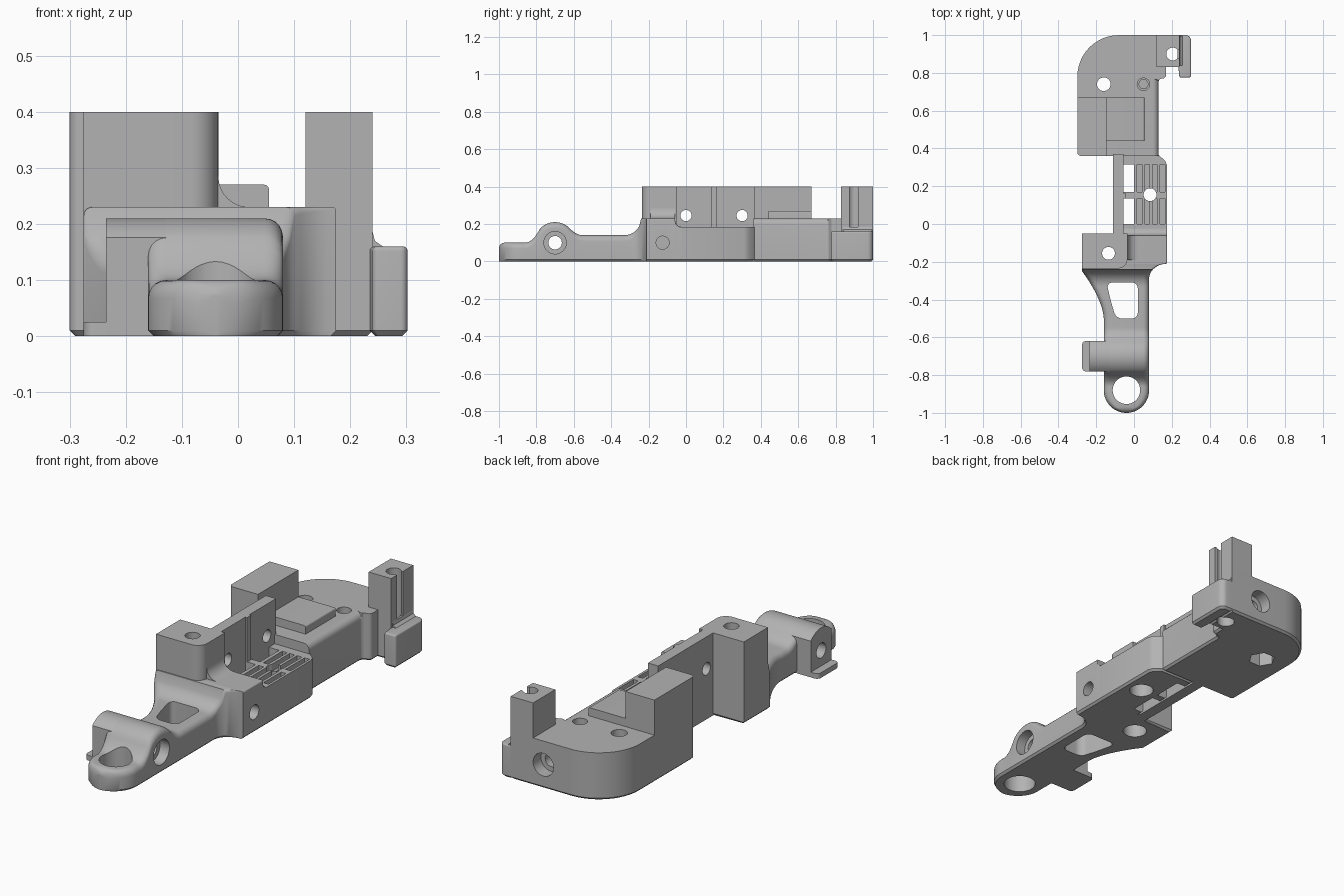
import bpy, bmesh, math
from mathutils import Vector

if "Cube" in bpy.data.objects:
    bpy.data.objects.remove(bpy.data.objects["Cube"])

grey = bpy.data.materials.new("grey_plastic")
grey.diffuse_color = (0.45, 0.45, 0.45, 1)
grey.use_nodes = True
grey.node_tree.nodes["Principled BSDF"].inputs["Base Color"].default_value = grey.diffuse_color


def make(name, bm):
    bmesh.ops.recalc_face_normals(bm, faces=bm.faces)
    me = bpy.data.meshes.new(name)
    bm.to_mesh(me)
    bm.free()
    me.materials.append(grey)
    ob = bpy.data.objects.new(name, me)
    bpy.context.collection.objects.link(ob)
    return ob


def rounded(corners, n=8):
    """Closed outline from (u, v, radius) corners."""
    out = []
    for i, (u, v, r) in enumerate(corners):
        p = Vector((u, v))
        if r == 0:
            out.append((u, v))
            continue
        a = (Vector(corners[i - 1][:2]) - p).normalized()
        b = (Vector(corners[(i + 1) % len(corners)][:2]) - p).normalized()
        for k in range(n + 1):
            t = math.pi / 2 * k / n
            out.append(tuple(p + a * r * (1 - math.sin(t)) + b * r * (1 - math.cos(t))))
    return out


def rect(u0, u1, v0, v1, r=0):
    return rounded([(u0, v0, r), (u1, v0, r), (u1, v1, r), (u0, v1, r)])


def prism(name, pts, axis, a, b, chamfer=0, soft=None, soft_r=0.03):
    """Extrude an outline along an axis; optionally chamfer the start and round chosen end edges."""
    place = {"x": lambda u, v, w: (w, u, v), "y": lambda u, v, w: (u, w, v),
             "z": lambda u, v, w: (u, v, w)}[axis]
    bm = bmesh.new()
    lo = [bm.verts.new(place(u, v, a)) for u, v in pts]
    hi = [bm.verts.new(place(u, v, b)) for u, v in pts]
    n = len(pts)
    bm.faces.new(lo)
    bm.faces.new(hi)
    for i in range(n):
        j = (i + 1) % n
        bm.faces.new((lo[i], lo[j], hi[j], hi[i]))
    bmesh.ops.recalc_face_normals(bm, faces=bm.faces)
    if soft:
        top = set(hi)
        es = [e for e in bm.edges if all(v in top and soft(v.co) for v in e.verts)]
        bmesh.ops.bevel(bm, geom=es, offset=soft_r, segments=5, profile=0.5, affect="EDGES")
    if chamfer:
        es = [e for e in bm.edges if all(abs(v.co.z - a) < 1e-6 for v in e.verts)]
        bmesh.ops.bevel(bm, geom=es, offset=chamfer, segments=1, affect="EDGES")
    return make(name, bm)


def cut(parts, pts, axis, a, b):
    """Subtract a prism from each part and bake the result."""
    tool = prism("cutter", pts, axis, a, b)
    tool.hide_render = True
    for ob in parts:
        m = ob.modifiers.new("cut", "BOOLEAN")
        m.operation, m.solver, m.object = "DIFFERENCE", "EXACT", tool
        bpy.context.view_layer.update()
        dg = bpy.context.evaluated_depsgraph_get()
        me = bpy.data.meshes.new_from_object(ob.evaluated_get(dg))
        ob.modifiers.clear()
        ob.data = me
    bpy.data.objects.remove(tool)


def drill(parts, axis, u, v, r, a, b, n=32):
    cut(parts, [(u + r * math.cos(2 * math.pi * k / n), v + r * math.sin(2 * math.pi * k / n))
                for k in range(n)], axis, a, b)


# --- front arm: cross-sections lofted along y ---
def arm_top(y):
    if y < -0.97:
        return 0.07 + 0.03 * math.sqrt(max(0, 1 - ((-0.97 - y) / 0.03) ** 2))
    if y < -0.86:
        return 0.10
    if y < -0.78:
        return 0.10 + 0.075 * ((y + 0.86) / 0.08) ** 2
    if y <= -0.62:
        return 0.10 + math.sqrt(0.0121 - (y + 0.70) ** 2)
    if y < -0.55:
        return 0.14 + 0.035 * ((-0.55 - y) / 0.07) ** 2
    if y < -0.33:
        return 0.14
    if y < -0.24:
        return 0.14 + 0.09 * (1 - math.sqrt(1 - ((y + 0.33) / 0.09) ** 2))
    if y <= -0.06:
        return 0.23
    return 0.185 + 0.04 * (1 - math.sqrt(max(0, 1 - ((-0.025 - y) / 0.035) ** 2)))


def arm_sides(y):
    if y < -0.88:
        h = math.sqrt(max(0, 0.0144 - (y + 0.88) ** 2))
        return -0.04 - h, -0.04 + h
    t = min(1, max(0, (y + 0.50) / 0.25))
    s = min(1, max(0, (y + 0.29) / 0.08))
    left = -0.16 - 0.115 * t ** 1.6 if y <= -0.06 else -0.10
    return left, 0.08 + 0.095 * (1 - math.sqrt(1 - s * s))


ys = [-0.88 - 0.12 * math.cos(math.pi / 2 * k / 16) for k in range(1, 16)]
ys = [-0.9998] + ys + [-0.88 + 0.01 * k for k in range(83)]
ys += [-0.215, -0.2115, -0.055, -0.045, -0.035, -0.025]
bm = bmesh.new()
rings = []
for y in sorted(ys):
    y = round(y, 5)
    xl, xr = arm_sides(y)
    z = arm_top(y)
    w = xr - xl
    fade = min(1, max(0, (-0.21 - y) / 0.08))
    r = min(0.006 + 0.026 * fade, w * 0.45)
    c = min(0.01, w * 0.3)
    sec = [(xl, c), (xl + c, 0), (xr - c, 0), (xr, c)]
    q = [math.pi / 2 * k / 5 for k in range(6)]
    sec += [(xr - r + r * math.cos(t), z - r + r * math.sin(t)) for t in q]
    sec += [(xl + r - r * math.sin(t), z - r + r * math.cos(t)) for t in q]
    rings.append([bm.verts.new((x, y, zz)) for x, zz in sec])
for A, B in zip(rings, rings[1:]):
    for i in range(len(A)):
        j = (i + 1) % len(A)
        bm.faces.new((A[i], A[j], B[j], B[i]))
bm.faces.new(rings[0])
bm.faces.new(rings[-1])
arm = make("front_arm", bm)

# --- side lug and its thin tab ---
lug_y = [-0.78 + 0.01 * k for k in range(17)]
lug = prism("arm_lug", [(-0.78, 0), *[(y, arm_top(round(y, 5))) for y in lug_y], (-0.62, 0)],
            "x", -0.235, 0.03)
prism("lug_tab", rounded([(-0.275, -0.78, 0.02), (-0.20, -0.78, 0), (-0.20, -0.62, 0),
                          (-0.275, -0.62, 0.02)]), "z", 0, 0.025)

# --- front pillar, cove beside it, long wall ---
pillar = prism("front_pillar", rounded([(-0.275, -0.235, 0), (-0.035, -0.235, 0.05),
               (-0.035, -0.05, 0), (-0.275, -0.05, 0)]), "z", 0, 0.40, chamfer=0.01)
arc = [math.pi / 2 * k / 8 for k in range(9)]
prism("pillar_cove", [(-0.045, 0.22), (-0.045, 0.285)] +
      [(0.02 - 0.055 * math.cos(t), 0.285 - 0.055 * math.sin(t)) for t in arc] + [(0.02, 0.22)],
      "y", -0.19, -0.06)
wall = prism("long_wall", rect(-0.06, 0.37, 0, 0.40), "x", -0.11, -0.055)
prism("wall_rib", rect(0.135, 0.165, 0.15, 0.40), "x", -0.06, -0.045)

# --- slotted floor ---
floor = prism("slotted_floor", [(-0.055, -0.04), (0.175, -0.04), (0.175, 0.31), (0.165, 0.335),
              (0.13, 0.365), (-0.055, 0.365)], "z", 0, 0.185, chamfer=0.01)

# --- rear block with tall corner block and raised pad ---
rear = prism("rear_block", rounded([(-0.30, 0.36, 0.02), (0.13, 0.36, 0), (0.13, 0.77, 0.02),
             (0.17, 0.77, 0.02), (0.17, 0.83, 0), (0.24, 0.83, 0), (0.24, 1.0, 0),
             (-0.30, 1.0, 0.22)], 12), "z", 0, 0.23, chamfer=0.01,
             soft=lambda p: 0.125 < p.x < 0.135 and p.y < 0.76)
prism("tall_corner_block", rounded([(-0.30, 0.36, 0.02), (-0.145, 0.36, 0), (-0.145, 0.67, 0),
      (-0.30, 0.67, 0)]), "z", 0.20, 0.40)
prism("wall_end", rect(-0.15, -0.055, 0.36, 0.37), "z", 0.02, 0.23)
prism("raised_pad", rect(-0.15, 0.055, 0.44, 0.67), "z", 0.22, 0.27,
      soft=lambda p: p.x > 0, soft_r=0.008)

# --- rear post and hook ---
post = prism("rear_post", rect(0.12, 0.24, 0.83, 1.0), "z", 0.20, 0.40)
prism("rear_hook", rounded([(0.24, 0.775, 0.01), (0.302, 0.775, 0.012), (0.302, 1.0, 0.03),
      (0.235, 1.0, 0), (0.235, 0.83, 0)]), "z", 0, 0.16, chamfer=0.01,
      soft=lambda p: True, soft_r=0.008)
prism("hook_cove", [(0.23, 0.15), (0.23, 0.185), (0.24, 0.185), (0.244, 0.17), (0.258, 0.16),
      (0.258, 0.15)], "y", 0.84, 0.995)

# --- arm openings ---
drill([arm], "z", -0.04, -0.88, 0.073, -0.1, 0.3, 40)
cut([arm], rounded([(-0.145, -0.31, 0.03), (-0.125, -0.40, 0.03), (-0.095, -0.50, 0.03),
                    (0.02, -0.50, 0.03), (0.02, -0.31, 0.03)]), "z", -0.1, 0.4)
drill([arm, lug], "x", -0.70, 0.10, 0.036, -0.4, 0.3)
drill([arm], "x", -0.70, 0.10, 0.06, 0.03, 0.2)
drill([arm], "x", -0.125, 0.10, 0.035, 0.08, 0.3)

# --- pillar, wall and floor openings ---
drill([arm, pillar], "z", -0.135, -0.155, 0.034, -0.1, 0.5)
drill([arm, pillar], "z", -0.135, -0.155, 0.055, -0.1, 0.08)
for y in (0.0, 0.30):
    drill([wall], "x", y, 0.245, 0.03, -0.2, 0.0)
drill([floor], "z", 0.085, 0.155, 0.034, -0.1, 0.3)
drill([floor], "z", 0.085, 0.155, 0.055, -0.1, 0.08)
for y0, y1 in ((0.0, 0.135), (0.17, 0.315)):
    cut([floor], rect(-0.07, 0.0, y0, y1), "z", -0.1, 0.3)
    for x in (0.03, 0.07, 0.11, 0.15):
        cut([floor], rect(x - 0.013, x + 0.013, y0, y1), "z", 0.15, 0.3)

# --- rear block and post openings ---
drill([rear], "z", -0.16, 0.74, 0.036, -0.1, 0.4)
drill([rear], "z", -0.16, 0.74, 0.062, -0.1, 0.07, 6)
drill([rear], "z", 0.05, 0.74, 0.033, 0.20, 0.4)
drill([rear], "z", 0.05, 0.74, 0.026, 0.14, 0.4, 6)
drill([rear], "y", 0.065, 0.115, 0.055, 0.94, 1.1)
drill([rear], "y", 0.065, 0.115, 0.032, 0.82, 1.1)
drill([rear, post], "z", 0.205, 0.90, 0.034, -0.1, 0.5)
drill([rear], "z", 0.195, 0.90, 0.04, -0.1, 0.05)
cut([rear, post], rect(0.205, 0.30, 0.875, 0.92), "z", 0.17, 0.5)

# --- smooth shading with crisp edges ---
for ob in bpy.context.scene.objects:
    ob.select_set(True)
    bpy.context.view_layer.objects.active = ob
bpy.ops.object.shade_smooth_by_angle(angle=math.radians(32))
